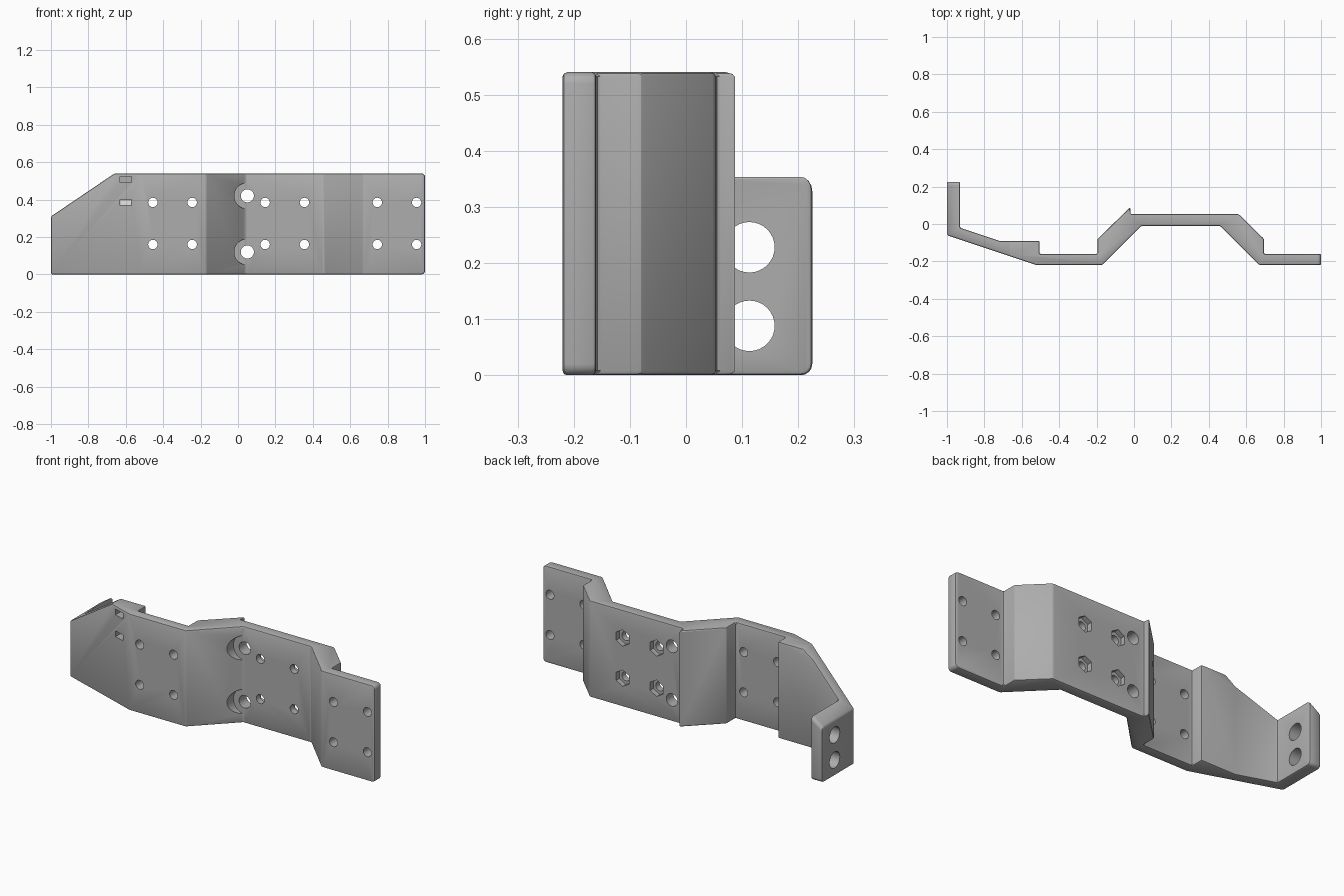
import bpy, bmesh
from math import pi
from mathutils import Vector, Matrix

if "Cube" in bpy.data.objects:
    bpy.data.objects.remove(bpy.data.objects["Cube"], do_unlink=True)


def material(name, value):
    mat = bpy.data.materials.new(name)
    mat.use_nodes = True
    colour = (value, value, value, 1)
    mat.diffuse_color = colour
    mat.node_tree.nodes["Principled BSDF"].inputs["Base Color"].default_value = colour
    return mat


grey = material("grey plastic", 0.42)
white = material("white inlay", 0.95)
HEIGHT = 0.54


def add_object(name, bm, mat):
    mesh = bpy.data.meshes.new(name)
    bmesh.ops.recalc_face_normals(bm, faces=bm.faces)
    bm.to_mesh(mesh)
    bm.free()
    obj = bpy.data.objects.new(name, mesh)
    bpy.context.collection.objects.link(obj)
    mesh.materials.append(mat)
    return obj


def apply_modifier(obj, mod):
    bpy.context.view_layer.objects.active = obj
    bpy.ops.object.modifier_apply(modifier=mod.name)


def cut(obj, bm):
    cutter = add_object("cutter", bm, grey)
    mod = obj.modifiers.new("cut", "BOOLEAN")
    mod.operation = "DIFFERENCE"
    mod.solver = "EXACT"
    mod.object = cutter
    apply_modifier(obj, mod)
    bpy.data.objects.remove(cutter, do_unlink=True)


def bore(centre, axis, radius, length, sides=32):
    bm = bmesh.new()
    turn = Matrix.Rotation(pi / 2, 4, "X" if axis == "Y" else "Y")
    bmesh.ops.create_cone(bm, cap_ends=True, segments=sides, radius1=radius, radius2=radius,
                          depth=length, matrix=Matrix.Translation(centre) @ turn)
    return bm


def box(centre, size):
    bm = bmesh.new()
    bmesh.ops.create_cube(bm, size=1, matrix=Matrix.Translation(centre) @ Matrix.Diagonal((*size, 1)))
    return bm


# Bracket body: plan outline raised to full height
outline = [(-1, 0.225), (-1, -0.06), (-0.52, -0.22), (-0.17, -0.22), (0.04, -0.01),
           (0.46, -0.01), (0.67, -0.22), (1, -0.22), (1, -0.16), (0.695, -0.16),
           (0.695, -0.08), (0.56, 0.053), (-0.02, 0.053), (-0.02, 0.09), (-0.195, -0.08),
           (-0.195, -0.16), (-0.505, -0.16), (-0.505, -0.09), (-0.72, -0.09),
           (-0.93, -0.02), (-0.93, 0.225)]
bm = bmesh.new()
base = bm.faces.new([bm.verts.new((x, y, 0)) for x, y in outline])
raised = bmesh.ops.extrude_face_region(bm, geom=[base], use_keep_orig=True)["geom"]
bmesh.ops.translate(bm, vec=(0, 0, HEIGHT),
                    verts=[v for v in raised if isinstance(v, bmesh.types.BMVert)])

# Sloped top at the tab end
result = bmesh.ops.bisect_plane(bm, geom=bm.verts[:] + bm.edges[:] + bm.faces[:],
                                plane_co=(-0.66, 0, HEIGHT), plane_no=Vector((-0.23, 0, 0.34)),
                                clear_outer=True)
bmesh.ops.holes_fill(bm, edges=[e for e in result["geom_cut"] if isinstance(e, bmesh.types.BMEdge)])

# Rounded corners of the far end and of the tab
corners = [e for e in bm.edges if all(v.co.x > 0.99 for v in e.verts)
           and abs(e.verts[0].co.z - e.verts[1].co.z) < 0.01]
corners += [e for e in bm.edges if all(v.co.y > 0.22 for v in e.verts)
            and abs(e.verts[0].co.x - e.verts[1].co.x) > 0.03]
bmesh.ops.bevel(bm, geom=corners, offset=0.02, segments=4, profile=0.5, affect="EDGES")
body = add_object("bracket_body", bm, grey)

# Small chamfer on every sharp edge
mod = body.modifiers.new("chamfer", "BEVEL")
mod.width = 0.008
mod.segments = 2
mod.limit_method = "ANGLE"
mod.angle_limit = 0.5
apply_modifier(body, mod)

# Screw holes, with hexagonal nut pockets behind the raised panel
for z in (0.16, 0.385):
    for x in (-0.455, -0.245, 0.145, 0.355, 0.745, 0.955):
        cut(body, bore((x, -0.1, z), "Y", 0.025, 0.5))
    for x in (0.145, 0.355):
        cut(body, bore((x, 0.08, z), "Y", 0.046, 0.11, 6))

# Large bolt holes with clearance cut into the ramp
for z in (0.12, 0.42):
    cut(body, bore((0.05, -0.1, z), "Y", 0.035, 0.5))
    cut(body, bore((0.05, -0.162, z), "Y", 0.07, 0.3))

# Tab holes
for z in (0.088, 0.228):
    cut(body, bore((-0.965, 0.113, z), "X", 0.045, 0.3))

# Small slots in the front face
for z in (0.385, 0.507):
    cut(body, box((-0.6, -0.19, z), (0.06, 0.1, 0.032)))
add_object("slot_inlay", box((-0.6, -0.142, 0.382), (0.058, 0.006, 0.024)), white)

bpy.ops.object.select_all(action="DESELECT")
body.select_set(True)
bpy.context.view_layer.objects.active = body
bpy.ops.object.shade_smooth_by_angle(angle=0.45)
